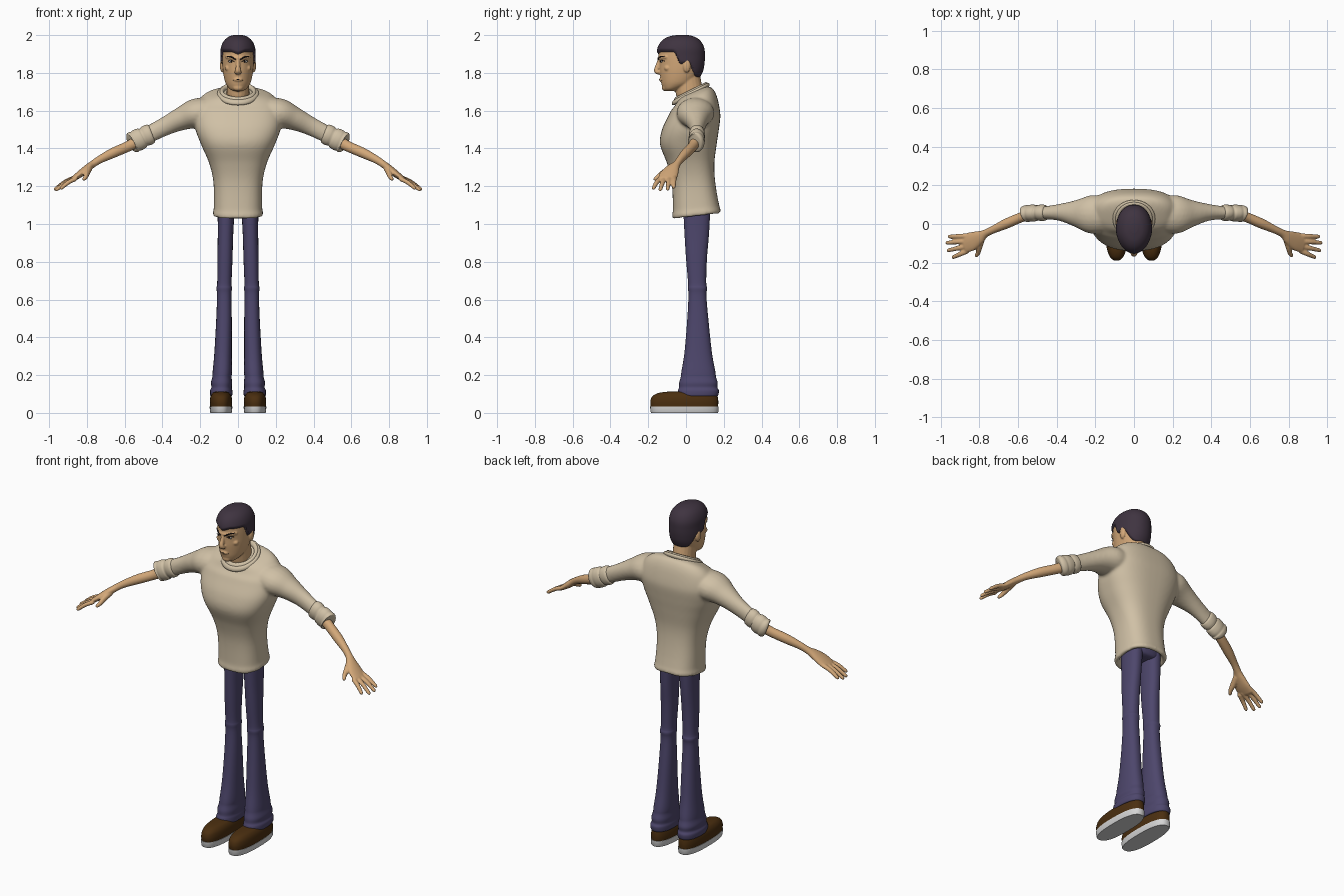
import bpy, bmesh, math
from mathutils import Vector, Matrix
from mathutils.bvhtree import BVHTree

if "Cube" in bpy.data.objects:
    bpy.data.objects.remove(bpy.data.objects["Cube"])


def material(name, r, g, b):
    m = bpy.data.materials.new(name)
    m.diffuse_color = (r, g, b, 1)
    m.use_nodes = True
    m.node_tree.nodes["Principled BSDF"].inputs["Base Color"].default_value = m.diffuse_color
    return m


SHIRT = material("cream_shirt", .63, .53, .38)
SKIN = material("tan_skin", .65, .39, .19)
PANTS = material("indigo_trousers", .075, .062, .15)
HAIR = material("dark_plum_hair", .05, .034, .052)
SHOE = material("brown_shoe", .07, .028, .005)
SOLE = material("pale_sole", .68, .68, .68)
DARK = material("dark_line", .012, .008, .008)
WHITE = material("eye_white", .75, .72, .68)


def spline(keys, n):
    """Catmull-Rom through rows of numbers."""
    out, last = [], len(keys) - 1
    for i in range(last):
        p = [keys[max(0, min(last, i + k))] for k in (-1, 0, 1, 2)]
        for j in range(n):
            t = j / n
            out.append([.5 * (2*b + (c-a)*t + (2*a-5*b+4*c-d)*t*t + (3*b-a-3*c+d)*t**3)
                        for a, b, c, d in zip(*p)])
    out.append(list(keys[last]))
    return out


def loft(bm, rings):
    vs = [[bm.verts.new(p) for p in r] for r in rings]
    n = len(vs[0])
    for a, b in zip(vs, vs[1:]):
        for i in range(n):
            bm.faces.new((a[i], a[(i+1) % n], b[(i+1) % n], b[i]))
    bm.faces.new(vs[0][::-1])
    bm.faces.new(vs[-1])


def stack(bm, keys, p=2.0, seg=40, steps=6, pinch=0.0):
    """Horizontal sections: (z, x centre, half width, y front, y back)."""
    rings = []
    for z, x, hw, yf, yb in spline(keys, steps):
        ring = []
        for k in range(seg):
            a = 2 * math.pi * k / seg
            c, s = math.cos(a), math.sin(a)
            c2 = math.copysign(abs(c) ** (2/p), c)
            s2 = math.copysign(abs(s) ** (2/p), s)
            ring.append((x + hw*c2*(1 - pinch*max(0, -s)**2), (yf+yb)/2 + (yb-yf)/2*s2, z))
        rings.append(ring)
    loft(bm, rings)


def tube(bm, keys, side=(0, 1, 0), sx=1, seg=20, steps=5, rounded=True):
    """Tube through (x, y, z, radius along side, other radius)."""
    rows = spline(keys, steps)
    pts = [Vector((r[0]*sx, r[1], r[2])) for r in rows]
    frames = []
    for i, r in enumerate(rows):
        t = (pts[min(i+1, len(pts)-1)] - pts[max(i-1, 0)]).normalized()
        frames.append((pts[i], t, r[3], r[4]))
    if rounded:
        c, t, a, b = frames[0]
        m = min(a, b)
        frames[:0] = [(c - t*m*f, t, a*g, b*g) for f, g in ((1, .2), (.7, .7))]
        c, t, a, b = frames[-1]
        m = min(a, b)
        frames += [(c + t*m*f, t, a*g, b*g) for f, g in ((.7, .7), (1, .2))]
    rings = []
    for c, t, a, b in frames:
        s = Vector(side)
        s = (s - t*s.dot(t)).normalized()
        u = t.cross(s)
        rings.append([c + s*a*math.cos(q) + u*b*math.sin(q)
                      for q in (2*math.pi*k/seg for k in range(seg))])
    loft(bm, rings)


def ball(bm, loc, radii):
    bmesh.ops.create_uvsphere(bm, u_segments=20, v_segments=12, radius=1,
                              matrix=Matrix.Translation(loc) @ Matrix.Diagonal((*radii, 1)))


def finish(name, bm, mat, mirror=False, voxel=0, smooth=0):
    bmesh.ops.recalc_face_normals(bm, faces=bm.faces)
    me = bpy.data.meshes.new(name)
    bm.to_mesh(me)
    bm.free()
    ob = bpy.data.objects.new(name, me)
    bpy.context.collection.objects.link(ob)
    if mirror:
        ob.modifiers.new("mirror", 'MIRROR').use_mirror_merge = False
    if voxel:
        r = ob.modifiers.new("remesh", 'REMESH')
        r.mode, r.voxel_size = 'VOXEL', voxel
    if smooth:
        s = ob.modifiers.new("smooth", 'SMOOTH')
        s.factor, s.iterations = .5, smooth
    dg = bpy.context.evaluated_depsgraph_get()
    new = bpy.data.meshes.new_from_object(ob.evaluated_get(dg))
    ob.modifiers.clear()
    ob.data = new
    new.name = name
    new.materials.clear()
    new.materials.append(mat)
    new.shade_smooth()
    new.set_sharp_from_angle(angle=math.radians(50))
    return ob


def step(a, b, v):
    t = max(0, min(1, (v - a) / (b - a)))
    return t * t * (3 - 2 * t)


# Shirt: hollow hem, broad chest, sleeves fused in
bm = bmesh.new()
stack(bm, [(1.10, 0, .10, -.04, .14), (1.05, 0, .108, -.048, .16), (1.042, 0, .128, -.068, .18),
           (1.06, 0, .133, -.073, .184), (1.09, 0, .128, -.069, .176), (1.22, 0, .13, -.076, .155),
           (1.32, 0, .152, -.10, .15), (1.42, 0, .195, -.137, .162), (1.50, 0, .225, -.127, .174),
           (1.58, 0, .235, -.09, .182), (1.635, 0, .218, -.065, .168), (1.675, 0, .172, -.05, .14),
           (1.695, 0, .11, -.04, .11)], p=2.6, seg=56)
for v in bm.verts:
    z, y = v.co.z, v.co.y
    if z < 1.15:
        v.co.z += .12 * (y - .05) * (1.15 - z) / .11
    v.co.z += .42 * (y - .03) * step(1.59, 1.69, z)
for sx in (1, -1):
    tube(bm, [(.12, .05, 1.595, .09, .075), (.22, .05, 1.585, .10, .08), (.30, .055, 1.557, .07, .062),
              (.38, .06, 1.52, .045, .05), (.46, .058, 1.48, .034, .046), (.52, .055, 1.45, .034, .046)], sx=sx)
finish("shirt", bm, SHIRT, voxel=.008, smooth=7)

# Rolled cuffs
bm = bmesh.new()
tube(bm, [(.455, .058, 1.482, .03, .042), (.462, .058, 1.479, .041, .052), (.485, .058, 1.467, .042, .054),
          (.50, .057, 1.460, .038, .049), (.508, .057, 1.456, .042, .055), (.53, .056, 1.445, .044, .058),
          (.545, .055, 1.438, .042, .055), (.553, .054, 1.434, .044, .058), (.562, .052, 1.429, .042, .055),
          (.566, .050, 1.427, .034, .044)], rounded=False, seg=32, steps=3)
finish("rolled_cuffs", bm, SHIRT, mirror=True)

# Ribbed collar: two sloping rings
for name, rx, ry, cz, r in (("collar_upper", .086, .078, 1.698, .011), ("collar_lower", .099, .088, 1.688, .012)):
    bm = bmesh.new()
    n, m = 48, 12
    grid = []
    for i in range(n):
        a = 2 * math.pi * i / n
        ring = []
        for j in range(m):
            q = 2 * math.pi * j / m
            k = r * math.cos(q)
            y = .025 + (ry + k) * math.sin(a)
            ring.append(bm.verts.new(((rx + k)*math.cos(a), y, cz + .5*(y - .025) + r*1.2*math.sin(q))))
        grid.append(ring)
    for i in range(n):
        for j in range(m):
            a, b = grid[i], grid[(i+1) % n]
            bm.faces.new((a[j], b[j], b[(j+1) % m], a[(j+1) % m]))
    finish(name, bm, SHIRT)

# Forearms and hands
bm = bmesh.new()
tube(bm, [(.52, .055, 1.445, .03, .033), (.58, .036, 1.412, .026, .028), (.66, .002, 1.377, .026, .027),
          (.73, -.03, 1.342, .02, .021), (.77, -.05, 1.316, .021, .019), (.80, -.07, 1.293, .036, .02),
          (.84, -.09, 1.262, .049, .018), (.875, -.10, 1.237, .049, .013)])
for y0, z0, tip in ((-.062, 1.243, (.955, -.065, 1.196)), (-.088, 1.24, (.967, -.097, 1.185)),
                    (-.114, 1.237, (.96, -.136, 1.182)), (-.139, 1.234, (.935, -.172, 1.19))):
    a, b = Vector((.862, y0, z0 + .004)), Vector(tip)
    mid = a.lerp(b, .5) + Vector((0, 0, .006))
    tube(bm, [(*a, .014, .012), (*mid, .0125, .0115), (*b, .010, .0095)], seg=14)
tube(bm, [(.79, -.075, 1.295, .02, .018), (.80, -.118, 1.27, .016, .018), (.806, -.148, 1.25, .012, .013),
          (.815, -.163, 1.238, .010, .010)], side=(1, 0, 0), seg=14)
finish("forearms_and_hands", bm, SKIN, mirror=True, voxel=.0045, smooth=3)

# Trouser legs flaring to creased hems, plus hips under the shirt
bm = bmesh.new()
stack(bm, [(.088, .089, .050, -.035, .160), (.092, .089, .058, -.044, .170), (.118, .089, .059, -.043, .174),
           (.135, .087, .054, -.037, .166), (.16, .087, .056, -.036, .168), (.19, .085, .051, -.028, .159),
           (.22, .083, .051, -.024, .155), (.32, .079, .046, -.008, .137), (.5, .074, .041, .007, .118),
           (.62, .073, .038, .013, .108), (.66, .073, .041, .010, .112), (.69, .072, .038, .011, .107),
           (.82, .069, .040, .0, .111), (.95, .066, .041, -.008, .122), (1.11, .062, .046, -.016, .13)],
      p=2.3, seg=32, steps=4)
finish("trouser_legs", bm, PANTS, mirror=True)
bm = bmesh.new()
stack(bm, [(1.045, 0, .06, .0, .11), (1.06, 0, .10, -.018, .13), (1.12, 0, .105, -.02, .14)], p=2.4)
finish("trouser_hips", bm, PANTS)

# Shoes
bm = bmesh.new()
stack(bm, [(0, .09, .056, -.184, .168), (.006, .09, .059, -.188, .172), (.035, .09, .06, -.19, .173)],
      p=2.5, steps=1)
finish("shoe_soles", bm, SOLE, mirror=True)
bm = bmesh.new()
stack(bm, [(.033, .09, .058, -.187, .17), (.06, .09, .0595, -.189, .171), (.085, .09, .056, -.18, .168),
           (.102, .09, .047, -.155, .162), (.11, .09, .036, -.12, .15), (.114, .09, .02, -.07, .12)], p=2.5)
finish("shoe_uppers", bm, SHOE, mirror=True)

# Head with neck, nose, brow, chin and ears
HEAD = [(1.703, 0, .022, -.110, -.06), (1.715, 0, .044, -.120, -.03), (1.74, 0, .063, -.130, .03),
        (1.77, 0, .073, -.135, .058), (1.81, 0, .080, -.140, .08), (1.85, 0, .083, -.141, .088),
        (1.89, 0, .083, -.145, .09), (1.93, 0, .081, -.141, .087), (1.962, 0, .068, -.122, .07),
        (1.982, 0, .046, -.09, .042), (1.991, 0, .018, -.045, .005)]
bm = bmesh.new()
stack(bm, HEAD, p=2.15, pinch=.15)
tube(bm, [(0, .04, 1.63, .062, .07), (0, .018, 1.70, .060, .073), (0, .005, 1.79, .06, .068)], side=(1, 0, 0))
tube(bm, [(0, -.137, 1.878, .009, .010), (0, -.147, 1.845, .011, .012), (0, -.157, 1.815, .015, .013),
          (0, -.150, 1.803, .020, .012)], side=(1, 0, 0))
tube(bm, [(-.058, -.104, 1.884, .01, .01), (-.03, -.132, 1.88, .01, .009), (0, -.142, 1.878, .009, .008),
          (.03, -.132, 1.88, .01, .009), (.058, -.104, 1.884, .01, .01)])
ball(bm, (0, -.112, 1.722), (.027, .016, .018))
ball(bm, (0, -.130, 1.764), (.024, .012, .010))
for sx in (1, -1):
    ball(bm, (.05*sx, -.098, 1.825), (.02, .018, .016))
    ball(bm, (.083*sx, .004, 1.838), (.013, .021, .036))
head = finish("head", bm, SKIN, voxel=.0045, smooth=3)

# Hair shell: dips under the skin below the hairline
bm = bmesh.new()
stack(bm, HEAD, p=2.15, pinch=.15, seg=80, steps=10)
bmesh.ops.recalc_face_normals(bm, faces=bm.faces)
bm.normal_update()
moves = []
for v in bm.verts:
    x, y, z = v.co
    line = 1.912 - .065*step(-.065, -.03, y) - .075*step(.012, .06, y)
    if y < -.09:
        line -= .014 * max(0, 1 - abs(x)/.035)
    moves.append((v, v.normal.copy(), max(-.014, min(.010, (z - line)*.8))))
for v, n, d in moves:
    v.co += n * d
bmesh.ops.delete(bm, geom=[v for v, n, d in moves if d <= -.0139], context='VERTS')
finish("hair", bm, HAIR)

# Face details laid on the head surface
bpy.context.view_layer.update()
tree = BVHTree.FromObject(head, bpy.context.evaluated_depsgraph_get())


def face(x, z):
    return tree.ray_cast(Vector((x, -1, z)), Vector((0, 1, 0)))[0]


def strokes(name, mat, pts, mirror=True):
    bm = bmesh.new()
    tube(bm, [(*face(x, z), r, r) for x, z, r in pts], side=(0, 0, 1), seg=10, steps=3)
    finish(name, bm, mat, mirror=mirror)


strokes("eyebrows", DARK, [(.014, 1.872, .003), (.035, 1.884, .0042), (.060, 1.888, .0022)])
strokes("eyelids", DARK, [(.021, 1.859, .0018), (.036, 1.866, .0025), (.053, 1.863, .0018)])
strokes("mouth", DARK, [(-.026, 1.762, .0012), (0, 1.765, .0022), (.026, 1.762, .0012)], mirror=False)
for name, mat, x, r in (("eyes", WHITE, .037, (.014, .004, .0055)), ("pupils", DARK, .035, (.0048, .0055, .005))):
    bm = bmesh.new()
    ball(bm, face(x, 1.860), r)
    finish(name, bm, mat, mirror=True)
